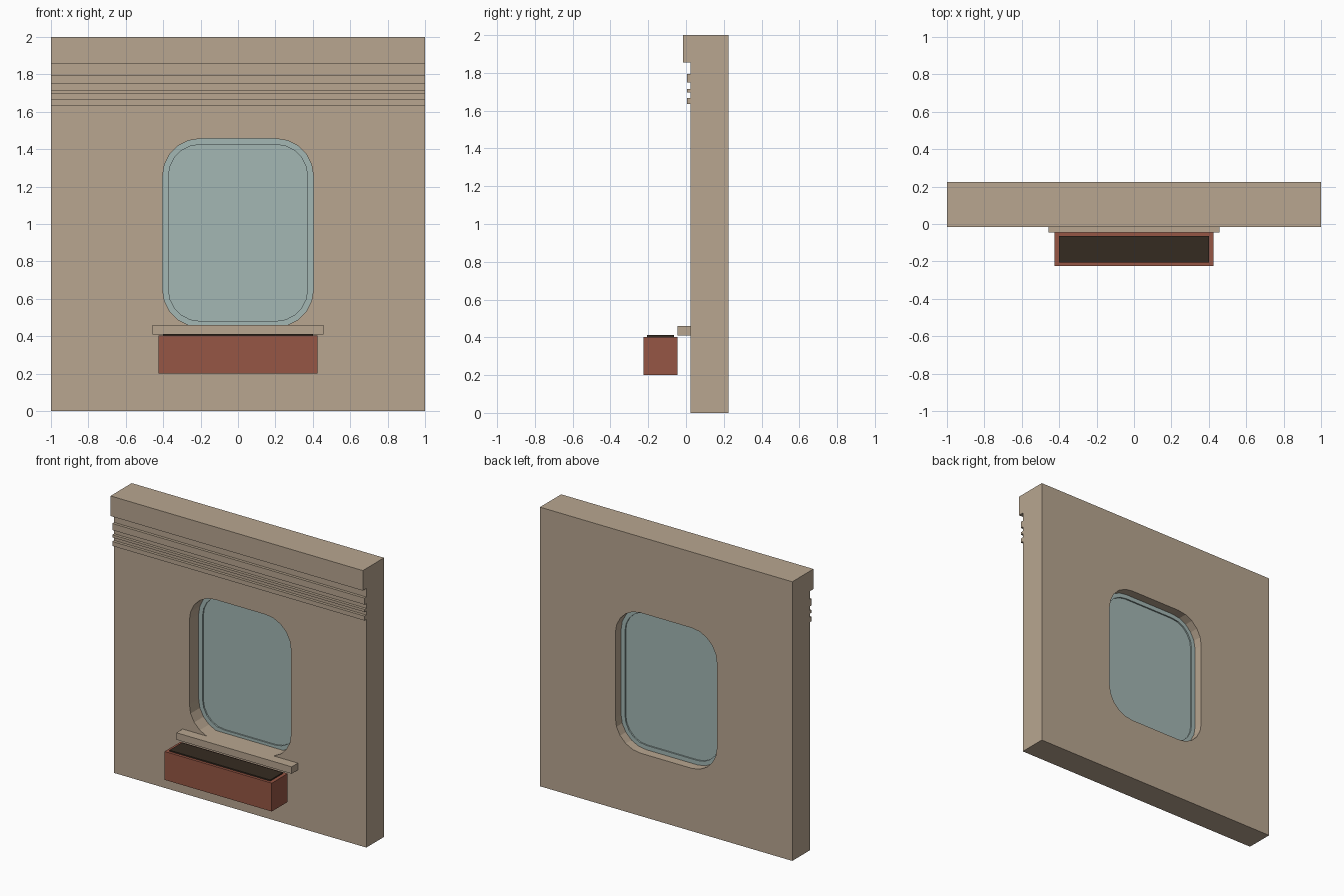
import bpy, bmesh, math

default = bpy.data.objects.get("Cube")
if default:
    bpy.data.objects.remove(default, do_unlink=True)


def material(name, rgb):
    mat = bpy.data.materials.new(name)
    mat.use_nodes = True
    mat.diffuse_color = (*rgb, 1)
    mat.node_tree.nodes["Principled BSDF"].inputs["Base Color"].default_value = (*rgb, 1)
    return mat


stone = material("tan stone", (0.48, 0.38, 0.28))
pane = material("pale teal", (0.366, 0.474, 0.456))
brick = material("brick red", (0.305, 0.093, 0.058))
earth = material("dark soil", (0.036, 0.024, 0.015))


def finish(name, bm, mat):
    bmesh.ops.recalc_face_normals(bm, faces=bm.faces)
    mesh = bpy.data.meshes.new(name)
    bm.to_mesh(mesh)
    bm.free()
    mesh.materials.append(mat)
    obj = bpy.data.objects.new(name, mesh)
    bpy.context.collection.objects.link(obj)
    return obj


def prism(name, outline, offset, mat):
    """Extrude a closed outline of 3D points along an offset vector."""
    bm = bmesh.new()
    face = bm.faces.new([bm.verts.new(p) for p in outline])
    ext = bmesh.ops.extrude_face_region(bm, geom=[face], use_keep_orig=True)
    bmesh.ops.translate(bm, vec=offset,
                        verts=[g for g in ext["geom"] if isinstance(g, bmesh.types.BMVert)])
    return finish(name, bm, mat)


def box(name, half_x, y0, y1, z0, z1, mat):
    outline = [(-half_x, y0, z0), (-half_x, y1, z0), (-half_x, y1, z1), (-half_x, y0, z1)]
    return prism(name, outline, (2 * half_x, 0, 0), mat)


def rounded(y, inset=0.0, segments=5):
    """Rounded window outline at depth y, shrunk by inset."""
    half_w, half_h, mid_z, radius = 0.403, 0.503, 0.953, 0.2
    points = []
    for corner, (sx, sz) in enumerate([(1, 1), (-1, 1), (-1, -1), (1, -1)]):
        for i in range(segments + 1):
            a = math.pi / 2 * (corner + i / segments)
            r = radius - inset
            points.append((sx * (half_w - radius) + r * math.cos(a), y,
                           mid_z + sz * (half_h - radius) + r * math.sin(a)))
    return points


# Wall with cornice and string courses, extruded from its side profile
FRONT, BACK = 0.025, 0.225
profile = [(BACK, 0), (BACK, 2), (-0.015, 2), (-0.015, 1.856), (FRONT, 1.856)]
for top, bottom in [(1.795, 1.748), (1.714, 1.695), (1.666, 1.634)]:
    profile += [(FRONT, top), (0.005, top), (0.005, bottom), (FRONT, bottom)]
profile.append((FRONT, 0))
wall = prism("wall", [(-1, y, z) for y, z in profile], (2, 0, 0), stone)

# Window opening
cutter = prism("opening_cutter", rounded(-0.2), (0, 0.6, 0), stone)
cutter.hide_render = True
cut = wall.modifiers.new("opening", "BOOLEAN")
cut.object = cutter
cut.operation = "DIFFERENCE"
cut.solver = "EXACT"
bpy.context.view_layer.objects.active = wall
bpy.ops.object.modifier_apply(modifier=cut.name)
bpy.data.objects.remove(cutter, do_unlink=True)

# Window frame: a ring between two rounded outlines
bm = bmesh.new()
loops = [[bm.verts.new(p) for p in rounded(y, inset)]
         for y, inset in [(0.13, 0), (0.13, 0.031), (0.16, 0.031), (0.16, 0)]]
for k, a in enumerate(loops):
    b = loops[(k + 1) % 4]
    for i in range(len(a)):
        j = (i + 1) % len(a)
        bm.faces.new((a[i], a[j], b[j], b[i]))
finish("window_frame", bm, pane)

# Glass, sill and planter
prism("window_glass", rounded(0.14, 0.03), (0, 0.01, 0), pane)
box("window_sill", 0.457, -0.045, 0.13, 0.41, 0.46, stone)
box("planter_box", 0.425, -0.225, -0.045, 0.2, 0.403, brick)
box("planter_soil", 0.4, -0.206, -0.064, 0.39, 0.412, earth)
